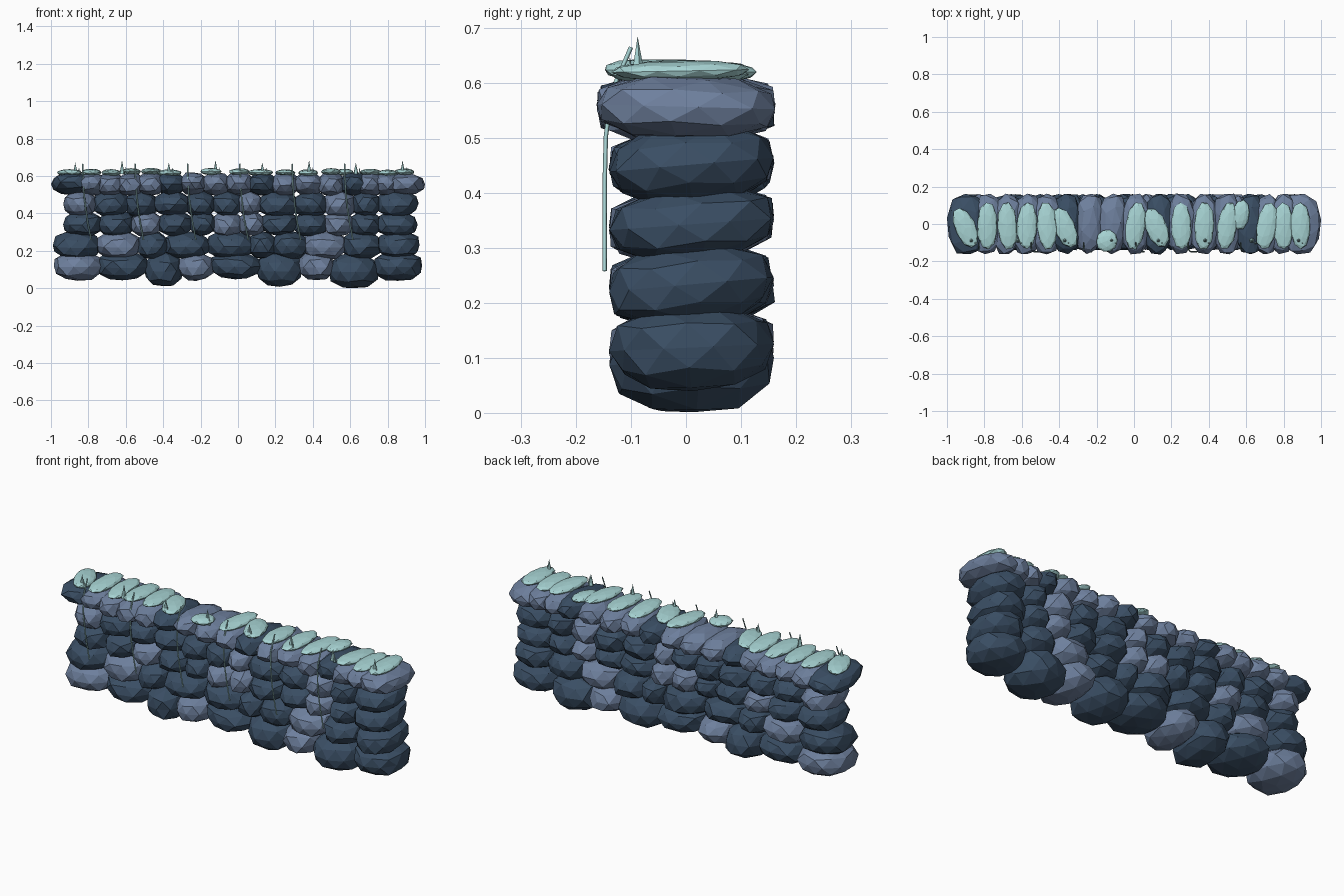
import bpy, bmesh, math, random
from mathutils import Matrix, Vector

if "Cube" in bpy.data.objects:
    bpy.data.objects.remove(bpy.data.objects["Cube"])

random.seed(7)


def material(name, rgb):
    m = bpy.data.materials.new(name)
    m.diffuse_color = (*rgb, 1)
    m.use_nodes = True
    m.node_tree.nodes["Principled BSDF"].inputs["Base Color"].default_value = m.diffuse_color
    return m


DARK = material("dark slate", (0.042, 0.076, 0.127))
LIGHT = material("light slate", (0.156, 0.216, 0.340))
MOSS = material("pale moss", (0.39, 0.66, 0.66))


def finish(bm, name, mats):
    me = bpy.data.meshes.new(name)
    bm.to_mesh(me)
    bm.free()
    for m in mats:
        me.materials.append(m)
    ob = bpy.data.objects.new(name, me)
    bpy.context.collection.objects.link(ob)


def lump(bm, centre, size, tilt=0.0, yaw=0.0, mat=0, power=2.4, rough=0.05):
    """Boxy, slightly irregular faceted boulder with the given half sizes."""
    verts = bmesh.ops.create_icosphere(bm, subdivisions=2, radius=1)["verts"]
    spin = Matrix.Rotation(random.uniform(0, math.tau), 3, 'Z')
    for v in verts:
        c = spin @ v.co
        c /= sum(abs(k) ** power for k in c) ** (1 / power)
        v.co = c * random.uniform(1 - rough, 1 + rough)
    turn = Matrix.Rotation(yaw, 3, 'Z') @ Matrix.Rotation(tilt, 3, 'X')
    lo = [min(v.co[i] for v in verts) for i in range(3)]
    hi = [max(v.co[i] for v in verts) for i in range(3)]
    for v in verts:
        fit = Vector([((v.co[i] - lo[i]) / (hi[i] - lo[i]) * 2 - 1) * size[i] for i in range(3)])
        v.co = turn @ fit + Vector(centre)
    for f in {f for v in verts for f in v.link_faces}:
        f.material_index = mat


def course(name, bottom, top, joints, light):
    """One row of stones between joints; light holds the pale stones' places."""
    bm = bmesh.new()
    last = len(joints) - 2
    for i, (a, b) in enumerate(zip(joints, joints[1:])):
        a -= .014 if i > 0 else 0
        b += .014 if i < last else 0
        low = bottom - (.035 if name == "base_course" and i in (2, 5, 7) else 0)
        low += random.uniform(0, .012)
        lump(bm, ((a + b) / 2, .01, (low + top) / 2), ((b - a) / 2, .15, (top - low) / 2),
             tilt=random.uniform(.02, .10), yaw=random.uniform(-.04, .04), mat=int(i in light))
    finish(bm, name, [DARK, LIGHT])


# Four rough courses of through-stones
course("base_course", .036, .195,
       [-.985, -.74, -.49, -.31, -.14, .11, .33, .50, .74, .985], (0, 3, 6))
course("second_course", .15, .305,
       [-.99, -.75, -.53, -.385, -.16, .07, .19, .36, .57, .75, .97], (1, 7))
course("third_course", .27, .41,
       [-.935, -.74, -.57, -.42, -.25, -.13, .01, .13, .31, .47, .61, .75, .96], (2, 5, 6, 9))
course("fourth_course", .375, .52,
       [-.935, -.77, -.59, -.44, -.27, -.13, .01, .12, .31, .47, .62, .75, .965], (0, 6, 9))

# Coping: dark stones at intervals with pale ones spread between them
coping = []
dark_x = [-.89, -.36, .13, .62]
for a, b, n in zip(dark_x, dark_x[1:] + [.98], (5, 4, 4, 4)):
    coping += [(a + (b - a) * k / n, int(k > 0)) for k in range(n)]
bm = bmesh.new()
for x, light in coping:
    end = abs(x) > .88
    lump(bm, (x, 0, .557), (.11 if end else .078, .162, .058 if end else .062),
         tilt=random.uniform(-.06, .06), yaw=0 if end else random.uniform(-.08, .02), mat=light)
finish(bm, "coping_stones", [DARK, LIGHT])

# Moss cushions on the coping: full on pale stones, slanted on dark, one bare stretch
bm = bmesh.new()
for i, (x, light) in enumerate(coping):
    if i == 6:
        continue
    z = .618 + random.uniform(-.003, .006)
    if i == 7:
        lump(bm, (x - .03, -.09, z), (.055, .06, .019), yaw=-.3, power=2.1, rough=.03)
    elif light:
        lump(bm, (x, -.01, z), (.053, .125, .019), tilt=random.uniform(-.03, .03),
             yaw=random.uniform(-.18, .08), power=2.1, rough=.03)
    elif i < len(coping) - 4:
        lump(bm, (x - .01, -.02, z), (.055, .11, .019), yaw=.4, power=2.1, rough=.03)
    else:
        lump(bm, (x - .05, .05, z), (.045, .08, .019), yaw=-.15, power=2.1, rough=.03)
finish(bm, "moss_cushions", [MOSS])

# Pointed sprouts standing along the front edge of the moss
bm = bmesh.new()
for i in range(8):
    x = -.87 + .25 * i
    for dx, y, r, top in ((0, -.088, .014, .685 if i % 2 else .672), (.02, -.102, .007, .648)):
        bmesh.ops.create_cone(bm, cap_ends=True, segments=5, radius1=r, radius2=0, depth=top - .61,
                              matrix=Matrix.Translation((x + dx, y, (top + .61) / 2)))
finish(bm, "sprouts", [MOSS])

# Thin trailing strands hanging down the front face
for i in range(6):
    cu = bpy.data.curves.new("hanging_strand", 'CURVE')
    cu.dimensions = '3D'
    cu.bevel_depth = .004
    cu.bevel_resolution = 0
    sp = cu.splines.new('POLY')
    sp.points.add(5)
    for k, p in enumerate(sp.points):
        t = k / 5
        p.co = (-.83 + .28 * i + .045 * t * t, -.148 + .048 * (1 - t) ** 6, .665 - .407 * t, 1)
    cu.materials.append(MOSS)
    bpy.context.collection.objects.link(bpy.data.objects.new("hanging_strand", cu))
